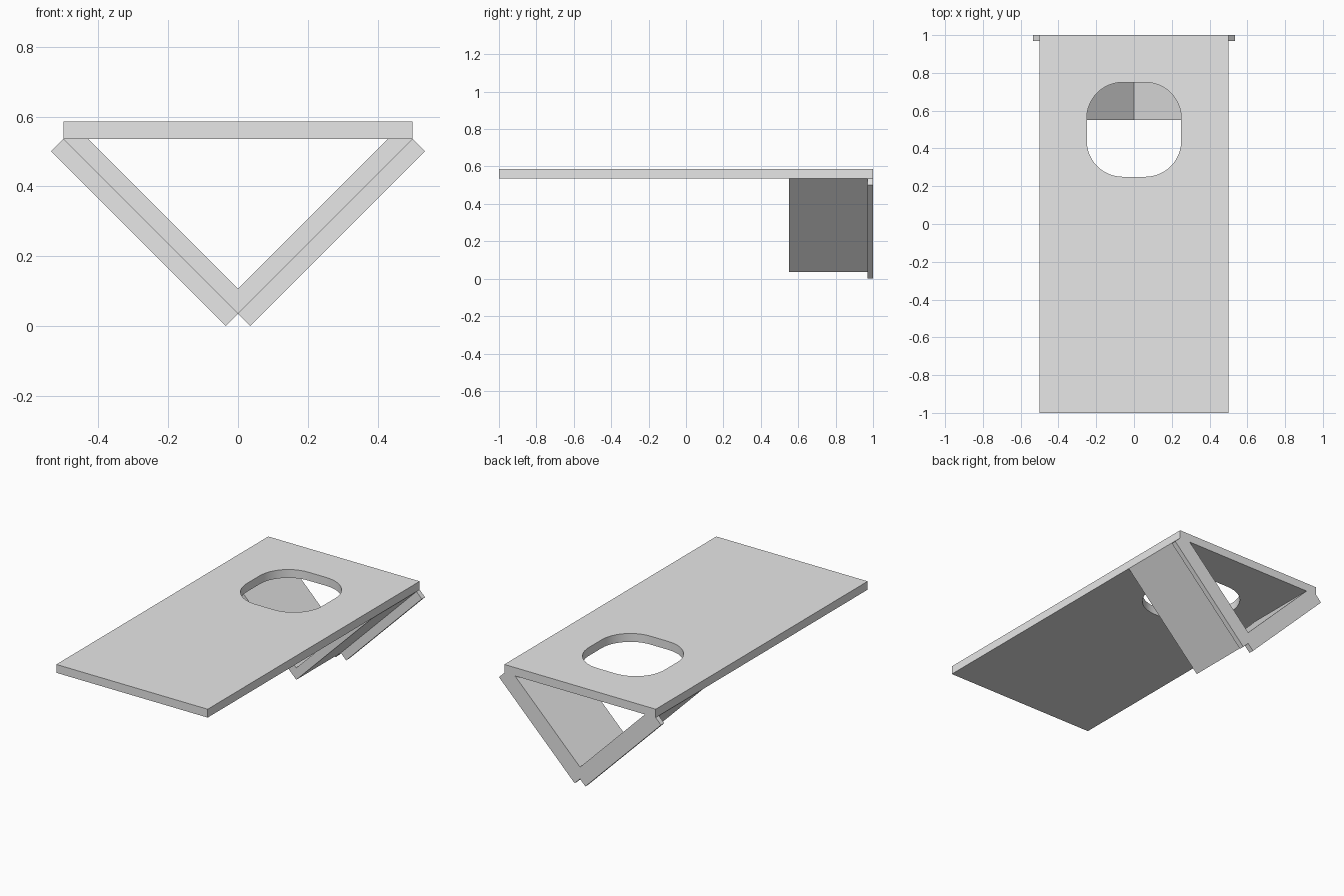
import bpy
import bmesh
from math import sin, cos, pi, radians
from mathutils import Vector

cube = bpy.data.objects.get("Cube")
if cube:
    bpy.data.objects.remove(cube)

grey = bpy.data.materials.new("light grey")
grey.use_nodes = True
grey.diffuse_color = (0.8, 0.8, 0.8, 1)
grey.node_tree.nodes["Principled BSDF"].inputs["Base Color"].default_value = (0.8, 0.8, 0.8, 1)


def prism(name, loops, place, travel):
    """Fill closed outlines (extra loops are holes) and extrude them."""
    bm = bmesh.new()
    for loop in loops:
        verts = [bm.verts.new(place(a, b)) for a, b in loop]
        for i, v in enumerate(verts):
            bm.edges.new((verts[i - 1], v))
    bmesh.ops.triangle_fill(bm, edges=bm.edges[:], use_beauty=True)
    extruded = bmesh.ops.extrude_face_region(bm, geom=bm.faces[:], use_keep_orig=True)
    moved = [g for g in extruded["geom"] if isinstance(g, bmesh.types.BMVert)]
    bmesh.ops.translate(bm, verts=moved, vec=Vector(travel))
    bmesh.ops.recalc_face_normals(bm, faces=bm.faces[:])
    mesh = bpy.data.meshes.new(name)
    bm.to_mesh(mesh)
    bm.free()
    mesh.materials.append(grey)
    obj = bpy.data.objects.new(name, mesh)
    bpy.context.collection.objects.link(obj)
    return obj


def rounded_square(cx, cy, half, radius, steps=12):
    points = []
    for k, (sx, sy) in enumerate([(1, 1), (-1, 1), (-1, -1), (1, -1)]):
        for i in range(steps + 1):
            a = (k + i / steps) * pi / 2
            points.append((cx + sx * (half - radius) + radius * cos(a),
                           cy + sy * (half - radius) + radius * sin(a)))
    return points


apex = 0.036            # outer corner of the V
half_width = 0.5
under = apex + half_width   # underside of the board
thick = 0.05
step = thick / 2 ** 0.5     # thickness measured along x and z at 45 degrees

# Flat board with a rounded opening
outline = [(-half_width, -1), (half_width, -1), (half_width, 1), (-half_width, 1)]
board = prism("board", [outline, rounded_square(0, 0.5, 0.25, 0.19)],
              lambda x, y: (x, y, under), (0, 0, thick))
bpy.ops.object.select_all(action='DESELECT')
board.select_set(True)
bpy.context.view_layer.objects.active = board
bpy.ops.object.shade_smooth_by_angle(angle=radians(30))

# V-shaped support, mitred at the bottom and cut level under the board
inner = half_width - 2 * step
support = [(0, apex), (half_width, under), (inner, under),
           (0, apex + 2 * step), (-inner, under), (-half_width, under)]
prism("v_support", [support], lambda x, z: (x, 0.55, z), (0, 0.45, 0))

# Square-ended rim strips on the outside of the V at the back
for side, label in ((1, "left"), (-1, "right")):
    strip = [(0, apex), (half_width, under),
             (half_width + step, under - step), (step, apex - step)]
    prism(label + "_rim_strip", [strip],
          lambda x, z: (side * x, 0.97, z), (0, 0.03, 0))
